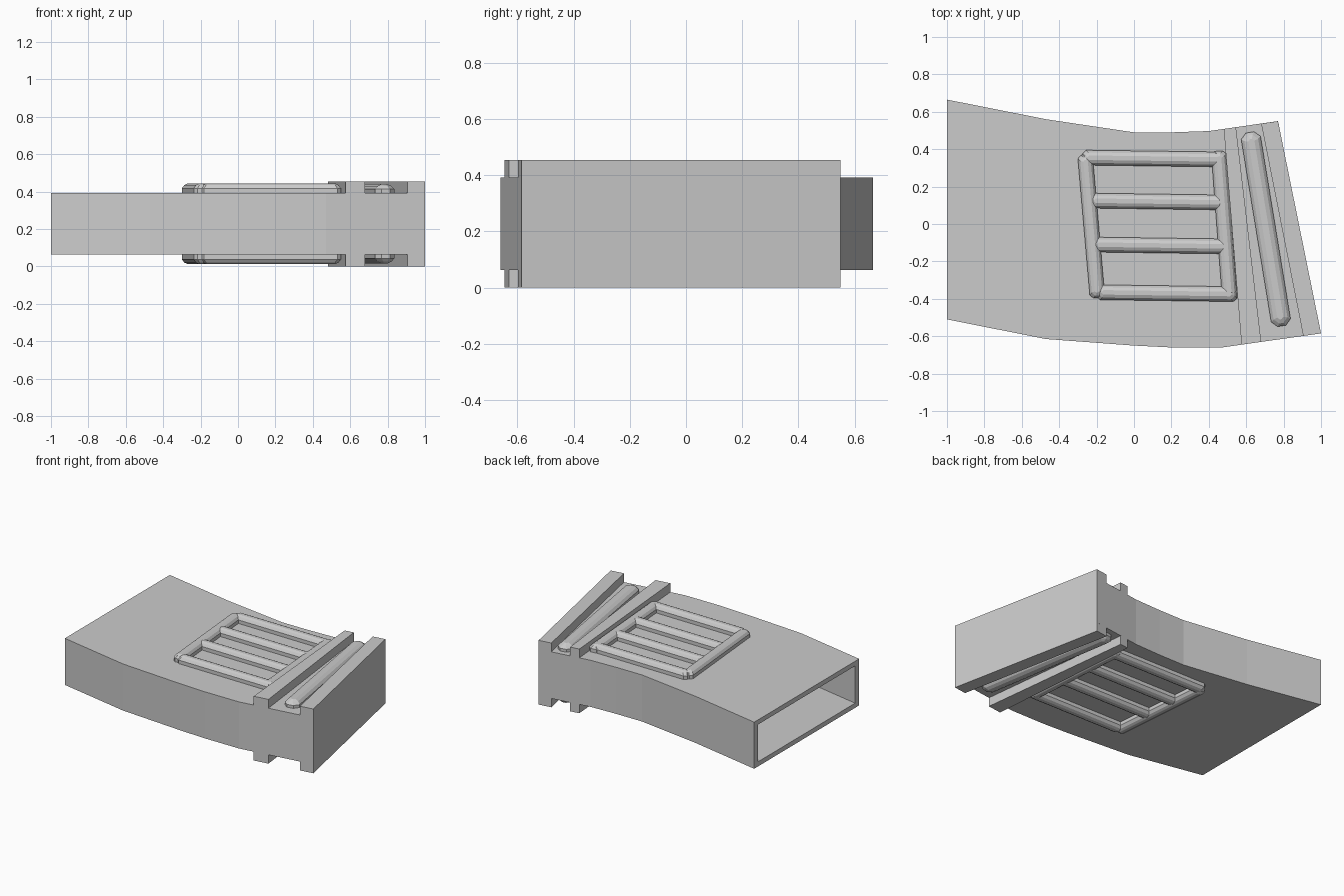
import bpy, bmesh
from mathutils import Vector

MID = 0.2275      # mirror plane between upper and lower faces
HALF = 0.165      # half thickness of the hollow body

old = bpy.data.objects.get("Cube")
if old:
    bpy.data.objects.remove(old)

grey = bpy.data.materials.new("plain grey")
grey.use_nodes = True
grey.diffuse_color = (0.6, 0.6, 0.6, 1)
grey.node_tree.nodes["Principled BSDF"].inputs["Base Color"].default_value = (0.6, 0.6, 0.6, 1)


def finish(name, bm, mirror=False):
    bmesh.ops.recalc_face_normals(bm, faces=bm.faces)
    mesh = bpy.data.meshes.new(name)
    bm.to_mesh(mesh)
    bm.free()
    mesh.materials.append(grey)
    ob = bpy.data.objects.new(name, mesh)
    ob.location.z = MID
    bpy.context.collection.objects.link(ob)
    if mirror:
        mod = ob.modifiers.new("both faces", 'MIRROR')
        mod.use_axis = (False, False, True)
    return ob


def bridge(bm, a, b):
    n = len(a)
    for i in range(n):
        bm.faces.new((a[i], a[(i + 1) % n], b[(i + 1) % n], b[i]))


def stack(name, rings):
    """Closed solid from a stack of matching point rings."""
    bm = bmesh.new()
    loops = [[bm.verts.new(p) for p in ring] for ring in rings]
    for a, b in zip(loops, loops[1:]):
        bridge(bm, a, b)
    bm.faces.new(loops[0])
    bm.faces.new(loops[-1])
    return finish(name, bm, True)


def bar(name, start, end, width, layers, cut):
    """Raised bar with cut corners; layers hold (height, inset)."""
    p, q = Vector(start), Vector(end)
    along = (q - p).normalized()
    side = Vector((-along.y, along.x))
    rings = []
    for height, inset in layers:
        w = width / 2 - inset
        c = min(cut, w * 0.7)
        a, b = p + along * inset, q - along * inset
        plan = [a + side * (w - c), a + along * c + side * w,
                b - along * c + side * w, b + side * (w - c),
                b - side * (w - c), b - along * c - side * w,
                a + along * c - side * w, a - side * (w - c)]
        rings.append([(v.x, v.y, HALF + height) for v in plan])
    return stack(name, rings)


# Hollow curved body: stations of (back x, back y, front x, front y)
stations = [(-1, .665, -1, -.51), (-.47, .56, -.47, -.615), (0, .49, 0, -.65),
            (.2, .49, .2, -.66), (.4, .497, .47, -.66), (.77, .55, 1, -.585)]
bm = bmesh.new()


def section(s, dy, dz):
    xb, yb, xf, yf = s
    h = HALF - dz
    pts = [(xb, yb - dy, h), (xf, yf + dy, h), (xf, yf + dy, -h), (xb, yb - dy, -h)]
    return [bm.verts.new(p) for p in pts]


outer = [section(s, 0, 0) for s in stations]
inner = [section(s, .045, .033) for s in stations[:-1]]
for loops in (outer, inner):
    for a, b in zip(loops, loops[1:]):
        bridge(bm, a, b)
    bm.faces.new(loops[-1])
bridge(bm, outer[0], inner[0])
finish("curved_body", bm)


# Slanted end bands, flush with the body edges
def back(x):
    return (x, .497 + .143 * (x - .4))


def front(x):
    return (x, -.66 + .1415 * (x - .47))


for name, b0, b1, f0, f1 in (("inner_band", .48, .545, .575, .68),
                             ("end_band", .68, .77, .905, 1)):
    plan = [back(b0), back(b1), front(f1), front(f0)]
    stack(name, [[(x, y, z) for x, y in plan] for z in (HALF, MID)])

# Rounded bar in the channel between the bands
bar("channel_bar", (.62, .49), (.79, -.545), .105,
    [(-.01, 0), (.02, 0), (.037, .015), (.047, .036)], .03)

# Raised ladder frame
ridge = [(-.01, 0), (.025, 0), (.042, .012), (.05, .028)]
bar("frame_right_rail", (-.262, .37), (-.195, -.395), .08, ridge, .018)
bar("frame_left_rail", (.452, .39), (.512, -.40), .08, ridge, .018)
for i, (y, x0, x1) in enumerate(((.355, -.275, .485), (.125, -.24, .49),
                                 (-.11, -.225, .51), (-.365, -.2, .55))):
    bar(f"frame_rung_{i + 1}", (x0, y), (x1, y - .01), .08, ridge, .018)
